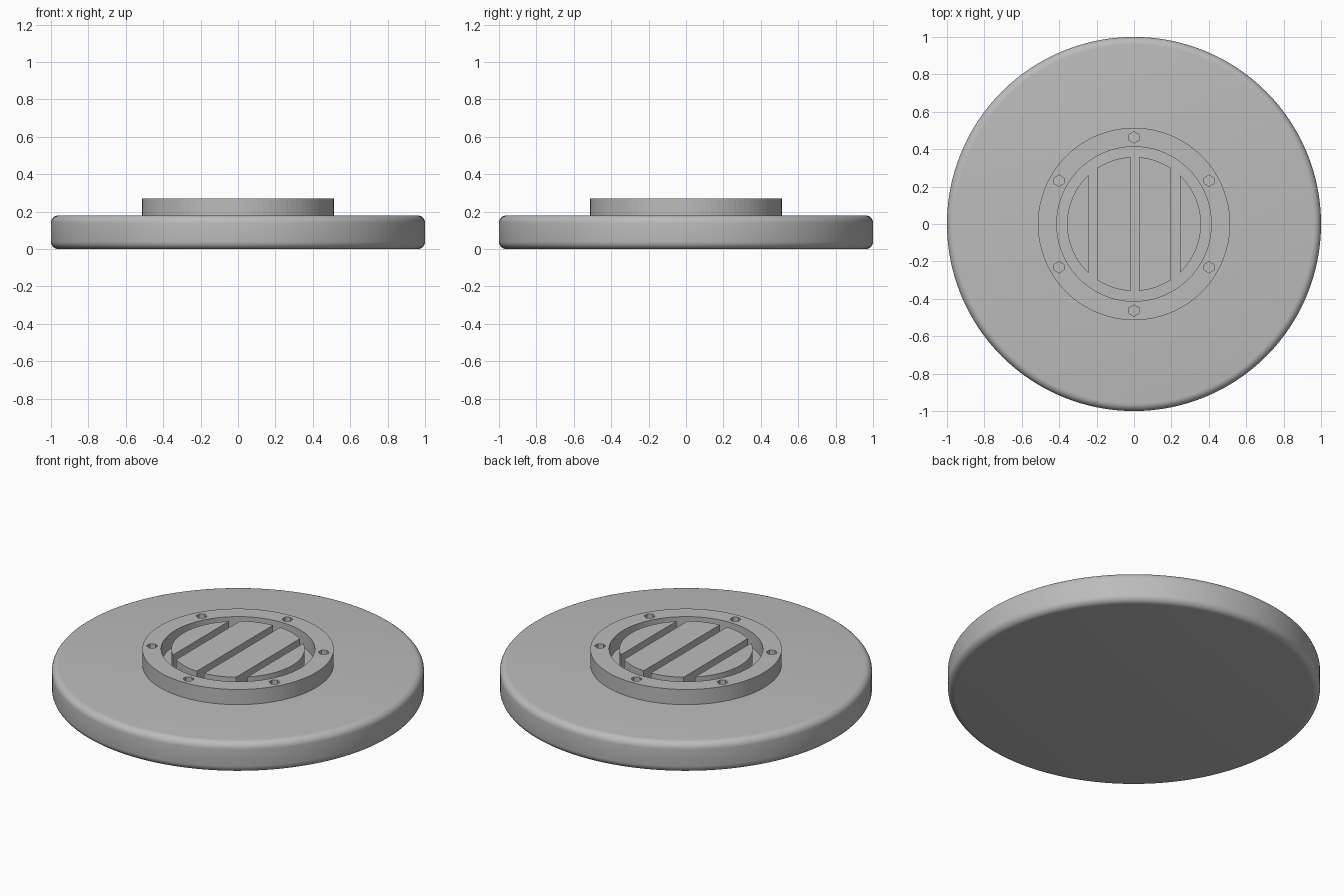
import bpy
import math
from math import cos, sin, pi

cube = bpy.data.objects.get("Cube")
if cube:
    bpy.data.objects.remove(cube, do_unlink=True)

BASE_TOP, TOP = 0.18, 0.27

grey = bpy.data.materials.new("plain_grey")
grey.use_nodes = True
GREY = (0.5, 0.5, 0.5, 1)
grey.diffuse_color = GREY
grey.node_tree.nodes["Principled BSDF"].inputs["Base Color"].default_value = GREY


def circle(radius, count, cx=0, cy=0):
    """Points of a regular polygon with a corner at +y."""
    return [(cx + radius * sin(2 * pi * i / count),
             cy + radius * cos(2 * pi * i / count)) for i in range(count)]


def plate(name, outlines, z0, z1):
    """Extruded flat plate; inner outlines become holes."""
    curve = bpy.data.curves.new(name, "CURVE")
    curve.dimensions = "2D"
    curve.fill_mode = "BOTH"
    curve.extrude = (z1 - z0) / 2
    for points in outlines:
        spline = curve.splines.new("POLY")
        spline.points.add(len(points) - 1)
        for p, (x, y) in zip(spline.points, points):
            p.co = (x, y, 0, 1)
        spline.use_cyclic_u = True
    curve.materials.append(grey)
    obj = bpy.data.objects.new(name, curve)
    bpy.context.collection.objects.link(obj)
    obj.location.z = (z0 + z1) / 2
    bpy.ops.object.select_all(action="DESELECT")
    obj.select_set(True)
    bpy.context.view_layer.objects.active = obj
    bpy.ops.object.convert(target="MESH")
    obj = bpy.context.object
    obj.name = name
    bpy.ops.object.shade_smooth_by_angle(angle=math.radians(3))
    return obj


def slat_outline(x0, x1, radius, steps=24):
    """Slice of a disc between two x positions."""
    xs = [x0 + (x1 - x0) * (1 - cos(pi * i / steps)) / 2 for i in range(steps + 1)]
    upper = [(x, math.sqrt(max(radius ** 2 - x * x, 0))) for x in xs]
    lower = [(x, -y) for x, y in reversed(upper) if y > 1e-4]
    return upper + lower


# Round base with softened rims
bpy.ops.mesh.primitive_cylinder_add(vertices=128, radius=1, depth=BASE_TOP,
                                    location=(0, 0, BASE_TOP / 2))
base = bpy.context.object
base.name = "base_disc"
base.data.materials.append(grey)
bevel = base.modifiers.new("rim", "BEVEL")
bevel.width = 0.04
bevel.segments = 6
bevel.limit_method = "ANGLE"
bpy.ops.object.modifier_apply(modifier=bevel.name)
bpy.ops.object.shade_smooth_by_angle(angle=math.radians(40))

# Raised collar with six hexagonal bolt sockets
sockets = [circle(0.03, 6, x, y) for x, y in circle(0.463, 6)]
plate("collar_ring", [circle(0.514, 96), circle(0.413, 96)] + sockets,
      BASE_TOP - 0.005, TOP)

# Round grille cut into four slats by three slots
R, HALF = 0.358, 0.024
slots = (-0.219, 0.004, 0.221)
starts = [-R] + [x + HALF for x in slots]
ends = [x - HALF for x in slots] + [R]
for i, (x0, x1) in enumerate(zip(starts, ends)):
    plate(f"grille_slat_{i + 1}", [slat_outline(x0, x1, R)], BASE_TOP - 0.005, TOP)
